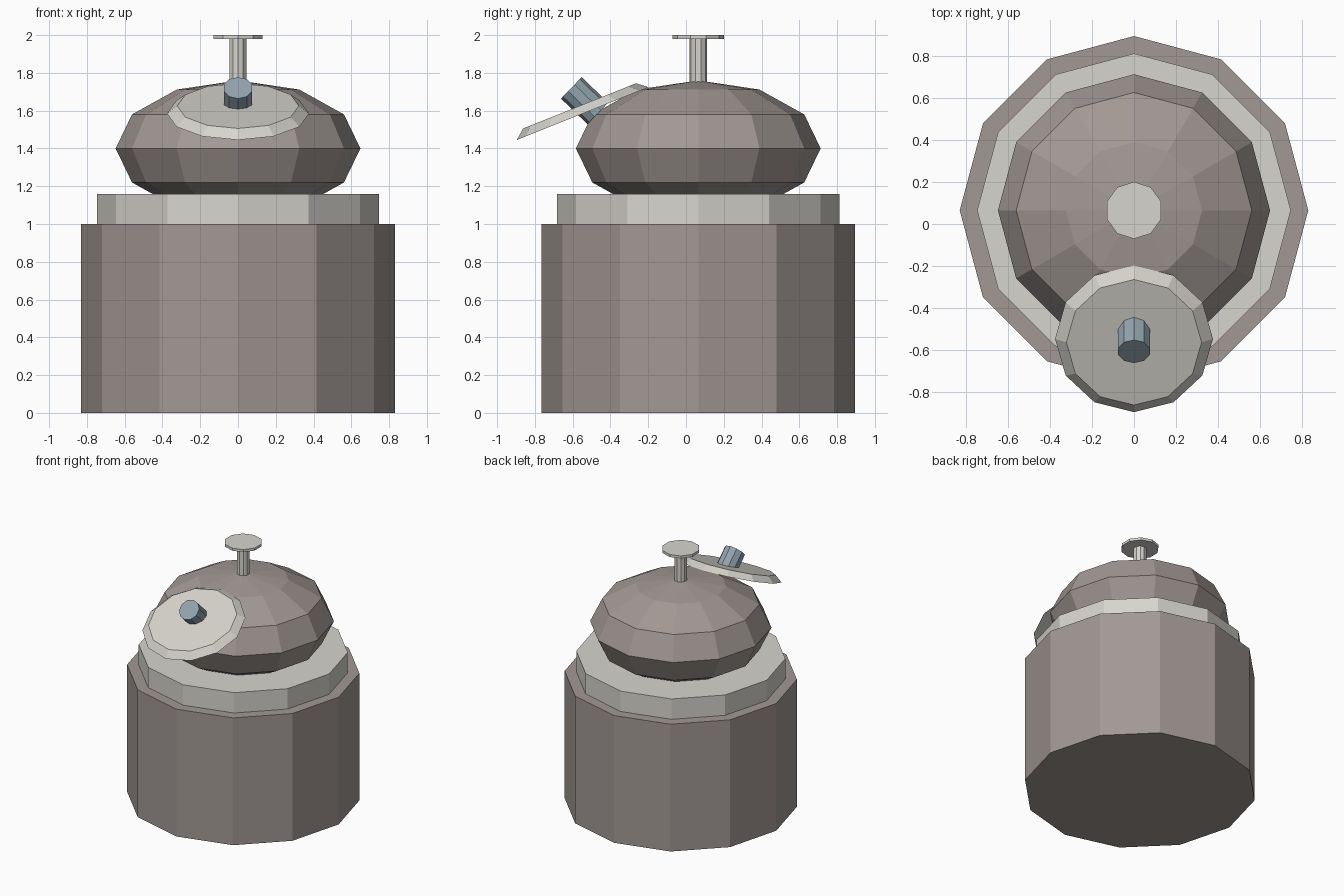
import bpy
from math import radians

cube = bpy.data.objects.get("Cube")
if cube:
    bpy.data.objects.remove(cube, do_unlink=True)

CENTRE_Y = 0.065


def make_material(name, rgb):
    mat = bpy.data.materials.new(name)
    mat.use_nodes = True
    colour = (*rgb, 1.0)
    mat.diffuse_color = colour
    mat.node_tree.nodes["Principled BSDF"].inputs["Base Color"].default_value = colour
    return mat


stone = make_material("warm grey", (0.36, 0.315, 0.295))
pale = make_material("pale grey", (0.68, 0.66, 0.61))
blue = make_material("steel blue", (0.29, 0.37, 0.42))


def finish(name, mat):
    obj = bpy.context.object
    obj.name = obj.data.name = name
    obj.data.materials.append(mat)
    bpy.ops.object.shade_flat()
    return obj


def drum(name, mat, sides, r_bottom, r_top, height, centre, tilt=0.0):
    """Faceted drum about its centre, leaning towards the front by tilt degrees."""
    bpy.ops.mesh.primitive_cone_add(
        vertices=sides, radius1=r_bottom, radius2=r_top, depth=height,
        location=centre, rotation=(radians(tilt), 0, 0))
    return finish(name, mat)


def upright(name, mat, sides, radius, z0, z1):
    return drum(name, mat, sides, radius, radius, z1 - z0,
                (0, CENTRE_Y, (z0 + z1) / 2))


# Base and collar
upright("base_drum", stone, 12, 0.83, 0.0, 1.0)
upright("collar", pale, 12, 0.747, 1.0, 1.16)

# Flattened dome
bpy.ops.mesh.primitive_uv_sphere_add(segments=12, ring_count=6, radius=1,
                                     location=(0, CENTRE_Y, 1.4))
dome = finish("dome", stone)
dome.scale = (0.648, 0.648, 0.36)

# Mast with its cap
upright("mast", pale, 10, 0.047, 1.70, 1.985)
upright("mast_cap", pale, 10, 0.136, 1.98, 2.0)

# Tilted dish on the front and the peg through it
drum("dish", pale, 12, 0.376, 0.322, 0.044, (0, -0.555, 1.605), 21.8)
drum("dish_peg", blue, 10, 0.079, 0.079, 0.195, (0, -0.537, 1.653), 46)
